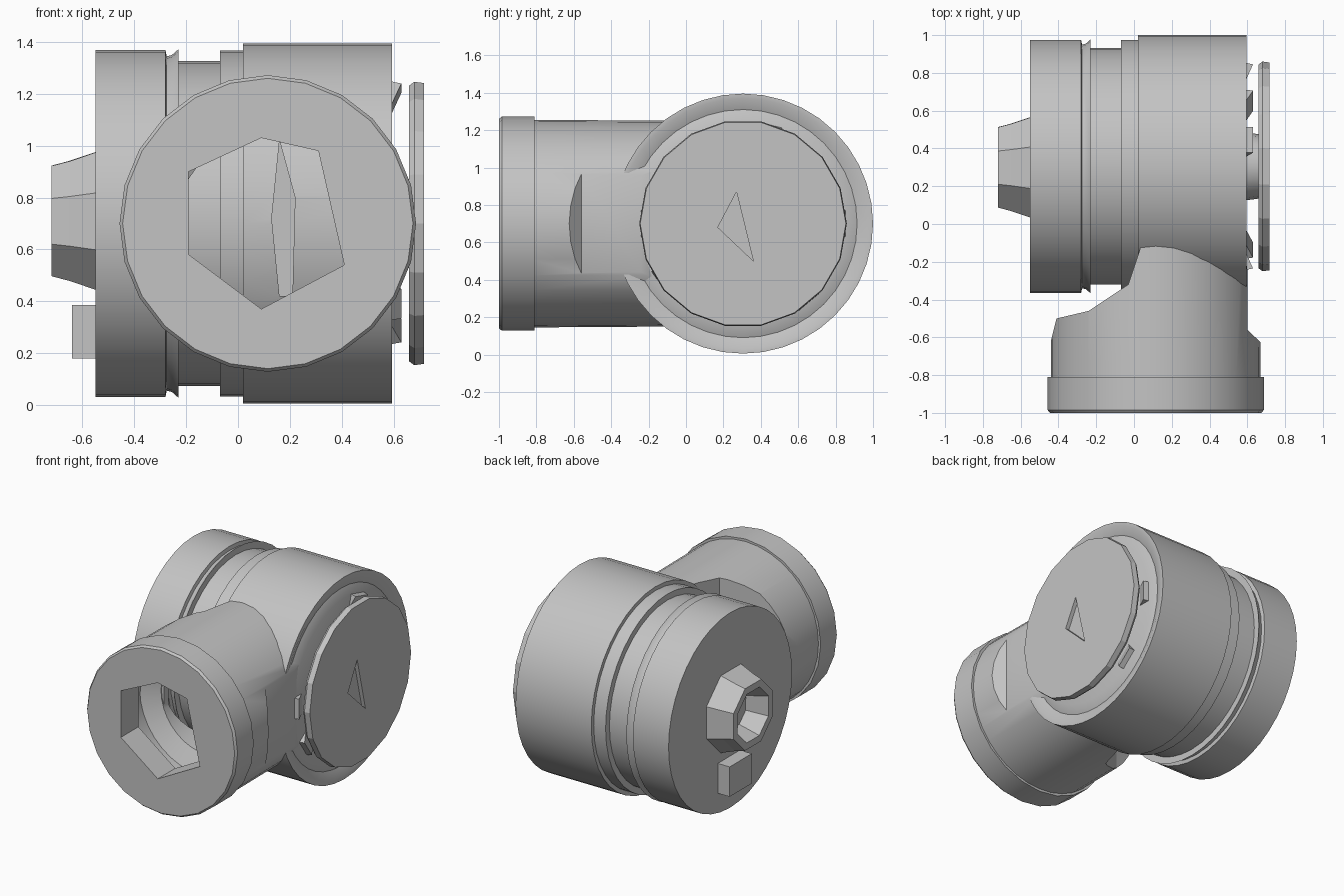
import bpy, bmesh, math
from mathutils import Vector

if "Cube" in bpy.data.objects:
    bpy.data.objects.remove(bpy.data.objects["Cube"])

GREY = (0.55, 0.55, 0.55, 1)
metal = bpy.data.materials.new("grey metal")
metal.use_nodes = True
metal.diffuse_color = GREY
metal.node_tree.nodes["Principled BSDF"].inputs["Base Color"].default_value = GREY

DRUM = (0.305, 0.70)   # y, z of the drum axis
TUBE = (0.115, 0.70)   # x, z of the tube axis


def finish(name, bm):
    bmesh.ops.recalc_face_normals(bm, faces=bm.faces)
    mesh = bpy.data.meshes.new(name)
    bm.to_mesh(mesh)
    bm.free()
    mesh.materials.append(metal)
    ob = bpy.data.objects.new(name, mesh)
    bpy.context.collection.objects.link(ob)
    return ob


def lathe(name, profile, axis, centre, sides=32, turn=0.0):
    """Revolve (radius, position) points around a line along x or y, with closed ends."""
    bm = bmesh.new()
    rings = []
    for r, a in profile:
        ring = []
        for i in range(sides):
            t = turn + math.tau * i / sides
            u, z = centre[0] + r * math.cos(t), centre[1] + r * math.sin(t)
            ring.append(bm.verts.new((a, u, z) if axis == "x" else (u, a, z)))
        rings.append(ring)
    for p, q in zip(rings, rings[1:]):
        for i in range(sides):
            j = (i + 1) % sides
            bm.faces.new((p[i], p[j], q[j], q[i]))
    bm.faces.new(rings[0])
    bm.faces.new(rings[-1])
    return finish(name, bm)


def prism(name, points, offset):
    """Extrude a flat outline by an offset."""
    bm = bmesh.new()
    face = bm.faces.new([bm.verts.new(p) for p in points])
    new = bmesh.ops.extrude_face_region(bm, geom=[face])["geom"]
    verts = [v for v in new if isinstance(v, bmesh.types.BMVert)]
    bmesh.ops.translate(bm, verts=verts, vec=Vector(offset))
    return finish(name, bm)


def combine(ob, tool, operation):
    """Apply a boolean and discard the tool."""
    tool.hide_render = True
    mod = ob.modifiers.new("cut", "BOOLEAN")
    mod.object, mod.operation, mod.solver = tool, operation, "EXACT"
    deps = bpy.context.evaluated_depsgraph_get()
    mesh = bpy.data.meshes.new_from_object(ob.evaluated_get(deps))
    ob.modifiers.clear()
    ob.data = mesh
    bpy.data.objects.remove(tool)
    return ob


def smooth(ob):
    for p in ob.data.polygons:
        p.use_smooth = True
    ob.data.set_sharp_from_angle(angle=math.radians(30))


def plan_clip(ob, outline):
    points = [(x, y, -0.1) for x, y in outline]
    return combine(ob, prism("clip", points, (0, 0, 1.7)), "INTERSECT")


# Main drum, with a shallow sloping groove around its outer end and a slot facing the tube
drum = lathe("main_drum", [(0.695, 0.02), (0.695, 0.595), (0.67, 0.595),
                           (0.61, 0.57), (0.55, 0.595)], "x", DRUM, 40)
slot = prism("slot", [(0.13, -0.5, 0.72), (0.16, -0.5, 0.42),
                      (0.21, -0.5, 0.42), (0.22, -0.5, 0.80), (0.16, -0.5, 1.02)], (0, 0.25, 0))
combine(drum, slot, "DIFFERENCE")
collar = lathe("drum_collar", [(0.668, -0.07), (0.668, 0.03)], "x", DRUM, 40)
neck = lathe("drum_neck", [(0.626, -0.25), (0.626, -0.05)], "x", DRUM, 40)

# Rear cap with its grooved lip
cap = lathe("end_cap", [(0.67, -0.55), (0.67, -0.28), (0.645, -0.275),
                        (0.65, -0.255), (0.672, -0.23)], "x", DRUM, 40)

# Round cover plate standing off the drum on a short hub
cover = lathe("cover_plate", [(0.54, 0.66), (0.555, 0.68), (0.55, 0.717)], "x", DRUM, 18)
notch = prism("notch", [(0.69, 0.27, 0.87), (0.69, 0.17, 0.68), (0.69, 0.36, 0.50)], (0.1, 0, 0))
combine(cover, notch, "DIFFERENCE")
hub = lathe("cover_hub", [(0.18, 0.59), (0.17, 0.665)], "x", DRUM, 16)

# Wedge-shaped lugs around the rim of the drum face
for i, degrees in enumerate((0, 75, 180, 215, 310)):
    t = math.radians(degrees)
    out, side = Vector((0, math.cos(t), math.sin(t))), Vector((0, -math.sin(t), math.cos(t)))
    base = Vector((0.585, *DRUM))
    corners = [base + out * 0.44, base + out * 0.55, base + out * 0.54 + Vector((0.045, 0, 0))]
    prism(f"rim_lug_{i}", [c - side * 0.07 for c in corners], side * 0.14)

# Branch tube, trimmed on both flanks; its right flank runs flush over the drum face
tube = lathe("branch_tube", [(0.555, -0.83), (0.55, -0.05)], "y", TUBE, 36)
plan_clip(tube, [(-0.46, -0.85), (-0.44, -0.62), (-0.41, -0.50), (-0.24, -0.46),
                 (-0.03, -0.32), (0.05, -0.08), (0.57, -0.08), (0.6, -0.24),
                 (0.6, -0.56), (0.685, -0.64), (0.685, -0.85)])
# The bore narrows toward the drum and opens onto the neck
bore = lathe("bore", [(0.47, -0.82), (0.47, -0.56), (0.35, -0.50), (0.35, -0.12)],
             "y", TUBE, 36)
plan_clip(bore, [(-0.38, -0.9), (-0.35, -0.54), (-0.22, -0.49), (-0.20, -0.2),
                 (0.08, -0.15), (0.54, -0.15), (0.54, -0.9)])
combine(tube, bore, "DIFFERENCE")

# Front flange and the six-sided opening through it
flange = lathe("front_flange", [(0.56, -1.0), (0.572, -0.985), (0.572, -0.81)], "y", TUBE, 24)
opening = [(-0.19, 0.90), (-0.19, 0.58), (0.09, 0.37), (0.41, 0.54), (0.31, 0.98), (0.09, 1.03)]
for part in (flange, tube):
    hole = prism("hole", [(x, -1.1, z) for x, z in opening], (0, 0.34, 0))
    combine(part, hole, "DIFFERENCE")

# Hollow connector and small block on the rear cap
connector = lathe("connector", [(0.29, -0.54), (0.25, -0.65), (0.23, -0.72),
                                (0.18, -0.72), (0.13, -0.58)], "x", (0.30, 0.71), 8, 0.4)
block = prism("connector_block", [(-0.54, 0.20, 0.18), (-0.54, 0.44, 0.18),
                                  (-0.54, 0.44, 0.385), (-0.54, 0.20, 0.385)], (-0.10, 0, 0))

for ob in (drum, collar, neck, cap, hub, tube, flange):
    smooth(ob)
